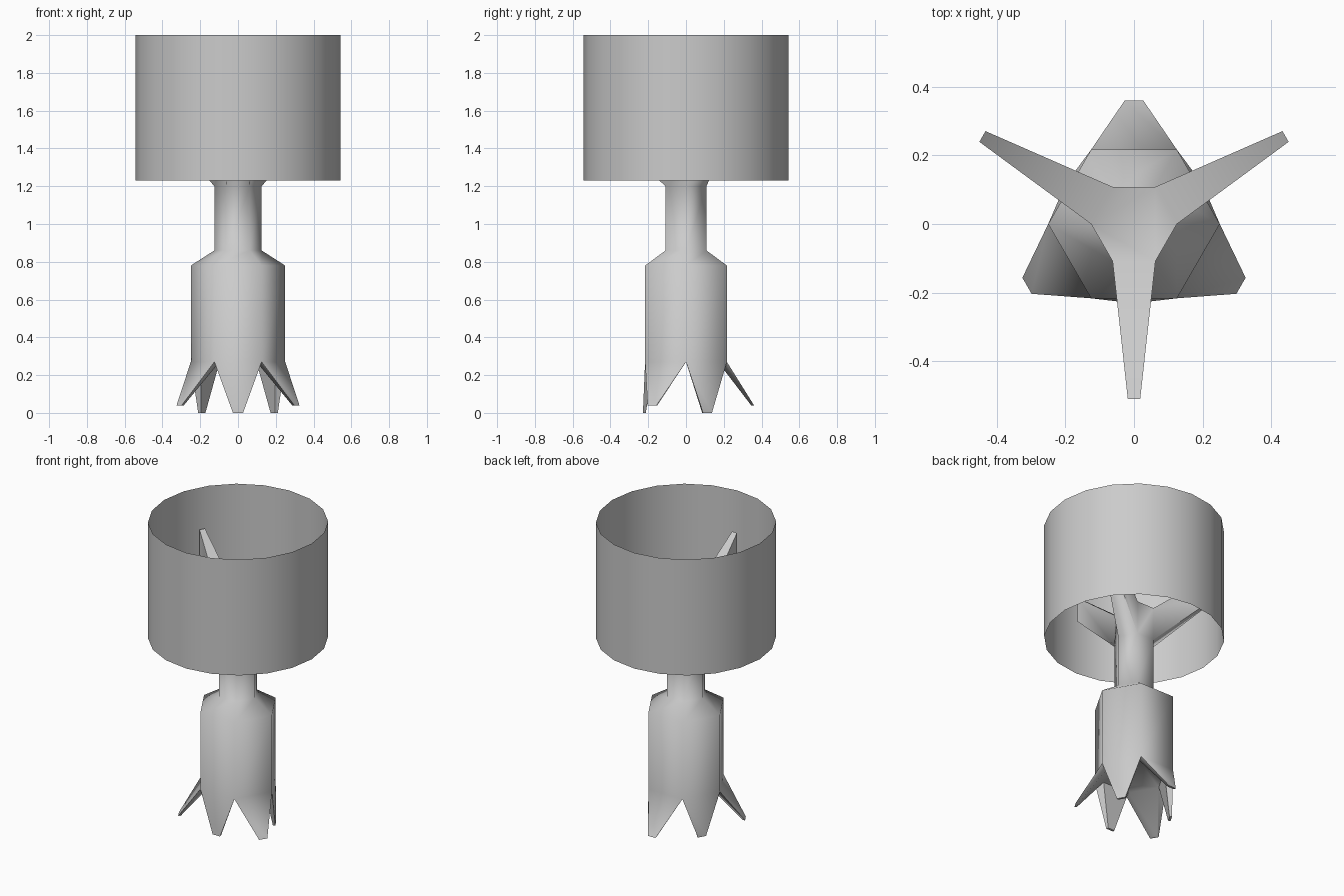
import bpy, bmesh
from math import cos, sin, radians, pi
from mathutils import Vector

if "Cube" in bpy.data.objects:
    bpy.data.objects.remove(bpy.data.objects["Cube"])


def finish(bm, name, angle):
    bmesh.ops.recalc_face_normals(bm, faces=bm.faces)
    mesh = bpy.data.meshes.new(name)
    bm.to_mesh(mesh)
    bm.free()
    ob = bpy.data.objects.new(name, mesh)
    bpy.context.collection.objects.link(ob)
    bpy.ops.object.select_all(action='DESELECT')
    ob.select_set(True)
    bpy.context.view_layer.objects.active = ob
    bpy.ops.object.shade_smooth_by_angle(angle=radians(angle))
    return ob


def ring(bm, r, z, n=6):
    return [bm.verts.new((r * cos(2 * pi * i / n), r * sin(2 * pi * i / n), z))
            for i in range(n)]


def tip_pair(bm, side, r, half, z):
    # two points centred on hexagon side number `side`, in ring order
    a = radians(30 + 60 * side)
    out = Vector((cos(a), sin(a), 0)) * r
    across = Vector((-sin(a), cos(a), 0)) * half
    up = Vector((0, 0, z))
    return [bm.verts.new(out - across + up), bm.verts.new(out + across + up)]


# hexagonal trunk with rooted foot and three branches
bm = bmesh.new()
inner = ring(bm, 0.195, 0.27)
rings = [ring(bm, r, z) for r, z in
         [(0.25, 0.27), (0.25, 0.78), (0.125, 0.86), (0.125, 1.2), (0.125, 1.42)]]
for level, (lo, hi) in enumerate(zip(rings, rings[1:])):
    for i in range(6):
        j = (i + 1) % 6
        quad = [lo[i], lo[j], hi[j], hi[i]]
        if level == 3 and i % 2 == 0:
            # branch grown out of the neck side
            a, b = tip_pair(bm, i, 0.51, 0.018, 1.57)
            d, c = tip_pair(bm, i, 0.51, 0.018, 1.735)
            tip = [a, b, c, d]
            for k in range(4):
                m = (k + 1) % 4
                bm.faces.new([quad[k], quad[m], tip[m], tip[k]])
            bm.faces.new(tip)
        else:
            bm.faces.new(quad)
bm.faces.new(rings[-1])
bm.faces.new(inner)

# pointed roots, alternately straight and splayed
for i in range(6):
    j = (i + 1) % 6
    r, z = (0.36, 0.04) if i % 2 else (0.228, 0.0)
    a, b = tip_pair(bm, i, r, 0.027, z)
    d, c = tip_pair(bm, i, r - 0.015, 0.024, z)
    base = [rings[0][i], rings[0][j], inner[j], inner[i]]
    tip = [a, b, c, d]
    for k in range(4):
        m = (k + 1) % 4
        bm.faces.new([base[k], base[m], tip[m], tip[k]])
    bm.faces.new(tip)
finish(bm, "lamp_trunk", 62)

# open drum shade
bm = bmesh.new()
n = 20
low, high = ring(bm, 0.543, 1.23, n), ring(bm, 0.543, 2.0, n)
for i in range(n):
    j = (i + 1) % n
    bm.faces.new([low[i], low[j], high[j], high[i]])
finish(bm, "lamp_shade", 40)
